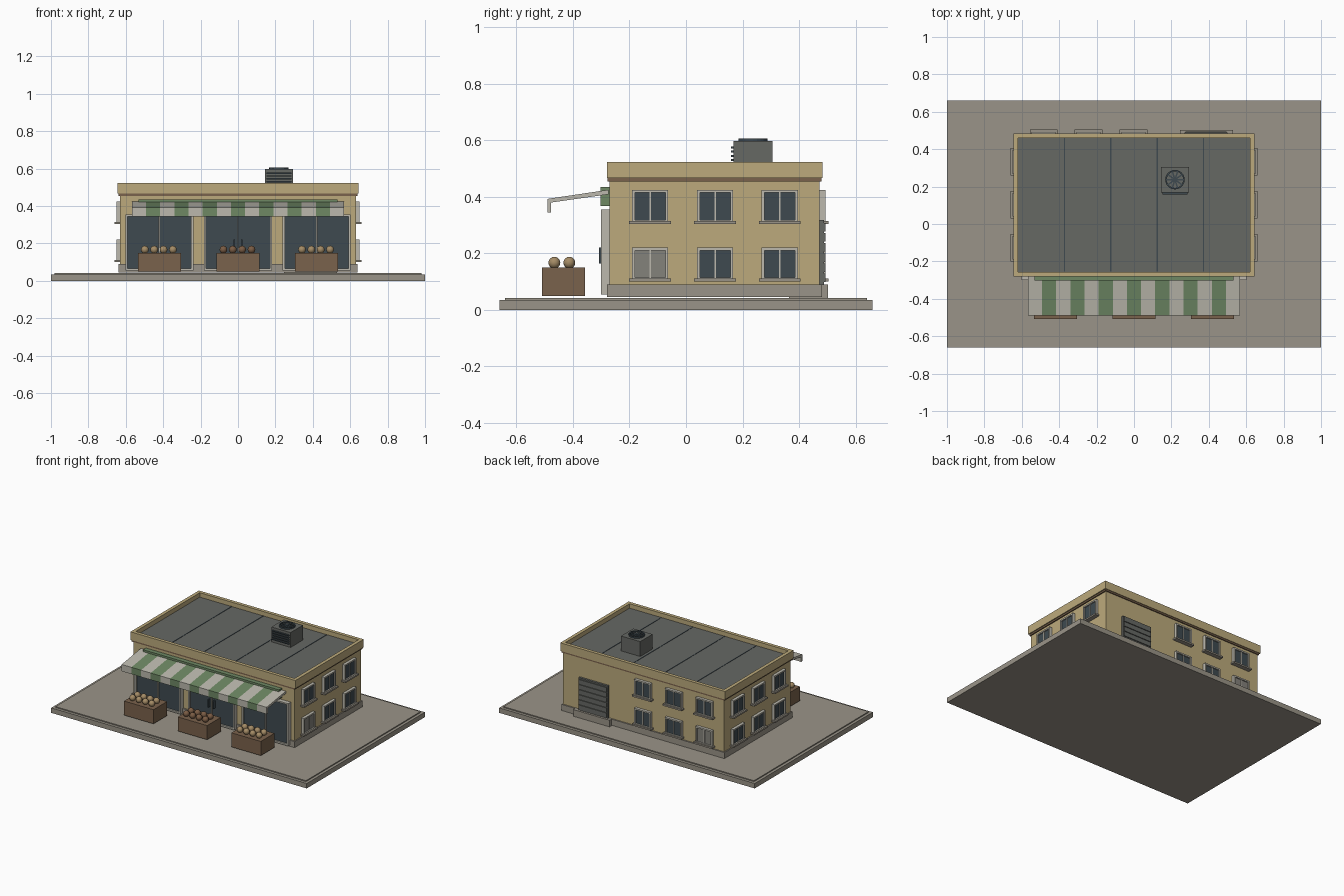
import bpy, bmesh, math
from mathutils import Matrix, Vector

if "Cube" in bpy.data.objects:
    bpy.data.objects.remove(bpy.data.objects["Cube"])


def mat(name, r, g, b):
    lin = [((c / 255 + 0.055) / 1.055) ** 2.4 for c in (r, g, b)]
    m = bpy.data.materials.new(name)
    m.diffuse_color = (*lin, 1)
    m.use_nodes = True
    m.node_tree.nodes["Principled BSDF"].inputs["Base Color"].default_value = m.diffuse_color
    return m


WALL = mat("tan_wall", 188, 170, 124)
WOOD = mat("brown_wood", 122, 98, 76)
STONE = mat("grey_stone", 154, 148, 136)
ROOF = mat("roof_grey", 102, 104, 100)
PALE = mat("pale_frame", 188, 185, 174)
GREEN = mat("awning_green", 110, 136, 100)
GLASS = mat("dark_glass", 62, 74, 80)
BLIND = mat("window_blind", 132, 130, 123)
FRUIT = mat("tan_fruit", 165, 140, 102)
FRUIT2 = mat("brown_fruit", 122, 92, 68)


def add_box(bm, x0, x1, y0, y1, z0, z1, m=0):
    M = Matrix.Translation(((x0 + x1) / 2, (y0 + y1) / 2, (z0 + z1) / 2)) @ \
        Matrix.Diagonal((x1 - x0, y1 - y0, z1 - z0, 1))
    vs = bmesh.ops.create_cube(bm, size=1, matrix=M)["verts"]
    for f in {f for v in vs for f in v.link_faces}:
        f.material_index = m


def finish(bm, name, mats, matrix=None):
    me = bpy.data.meshes.new(name)
    bm.to_mesh(me)
    bm.free()
    for m in mats:
        me.materials.append(m)
    ob = bpy.data.objects.new(name, me)
    bpy.context.collection.objects.link(ob)
    if matrix is not None:
        ob.matrix_world = matrix
    return ob


def boxes(name, mats, items, matrix=None):
    """items: (x0, x1, y0, y1, z0, z1[, material index])"""
    bm = bmesh.new()
    for it in items:
        add_box(bm, *it)
    return finish(bm, name, mats, matrix)


def ring(x0, x1, y0, y1, t, z0, z1):
    """four bars around a horizontal rectangle"""
    return [(x0, x1, y0, y0 + t, z0, z1), (x0, x1, y1 - t, y1, z0, z1),
            (x0, x0 + t, y0 + t, y1 - t, z0, z1), (x1 - t, x1, y0 + t, y1 - t, z0, z1)]


# pavement slab with a slightly raised top
boxes("pavement", [STONE], [(-1, 1, -.66, .66, 0, .035), (-.98, .98, -.64, .64, .035, .042)])

# building body, plinth, cornice, parapet, roof
boxes("plinth", [STONE], [(-.638, .638, -.279, .482, .046, .089)])
boxes("walls", [WALL], [(-.63, .63, -.27, .473, .089, .48)])
boxes("cornice_band", [WOOD], [(-.638, .638, -.277, .48, .455, .466)])
boxes("parapet", [WALL], ring(-.645, .645, -.28, .484, .024, .466, .523))
boxes("roof", [ROOF], [(-.622, .622, -.257, .461, .475, .492)])
boxes("roof_seams", [GLASS], [(x - .003, x + .003, -.255, .46, .492, .494)
                              for x in (-.372, -.124, .124, .372)])

# shop windows: pale frame, mullion and dark glass
for i, c in enumerate((-.42, 0, .42)):
    x0, x1, m = c - .182, c + .182, c
    boxes(f"shop_window_{i}", [PALE, GLASS], [
        (x0, x0 + .012, -.30, -.265, .055, .355), (x1 - .012, x1, -.30, -.265, .055, .355),
        (x0 + .012, x1 - .012, -.30, -.265, .345, .355),
        (x0 + .012, x1 - .012, -.30, -.265, .055, .066),
        (m - .004, m + .004, -.298, -.28, .066, .345),
        (x0 + .012, x1 - .012, -.288, -.27, .066, .345, 1)])
boxes("door_handles", [GLASS], [(s * .02 - .004, s * .02 + .004, -.308, -.288, .165, .22)
                                for s in (-1, 1)])


# side and back windows, modelled facing -y around a local origin at the sill
def window(name, x, y, z, turn, pane):
    M = Matrix.Translation((x, y, z)) @ Matrix.Rotation(turn, 4, 'Z')
    w, h = .064, .117
    boxes(name, [PALE, pane, STONE], [
        (-w, -w + .01, -.02, 0, 0, h), (w - .01, w, -.02, 0, 0, h),
        (-w + .01, w - .01, -.02, 0, h - .01, h), (-w + .01, w - .01, -.02, 0, 0, .01),
        (-.003, .003, -.016, 0, .01, h - .01),
        (-w + .01, w - .01, -.011, 0, .01, h - .01, 1),
        (-.074, .074, -.031, 0, -.004, .007, 2)], M)


for r, z in enumerate((.104, .308)):
    for c, y in enumerate((-.127, .103, .332)):
        window(f"right_window_{r}{c}", .63, y, z, math.pi / 2,
               BLIND if (r, c) == (0, 0) else GLASS)
        window(f"left_window_{r}{c}", -.63, y, z, -math.pi / 2, GLASS)
    for c, x in enumerate((-.483, -.243, -.003)):
        window(f"back_window_{r}{c}", x, .473, z, math.pi,
               BLIND if (r, c) == (0, 0) else GLASS)

# back roller door with slats, and its step
boxes("roller_door", [ROOF], [(.27, .50, .465, .488, .089, .318)] +
      [(.275, .495, .488, .494, .098 + i * .036, .128 + i * .036) for i in range(6)])
boxes("back_step", [STONE], [(.246, .53, .365, .503, .042, .089)])

# striped awning: side profile extruded across 15 stripes
bm = bmesh.new()
prof = [(-.275, .425), (-.49, .393), (-.49, .345), (-.477, .345), (-.477, .38), (-.275, .409)]
W, N = .567, 15
rows = [[bm.verts.new((-W + 2 * W * i / N, y, z)) for y, z in prof] for i in range(N + 1)]
for i in range(N):
    for j in range(len(prof)):
        k = (j + 1) % len(prof)
        f = bm.faces.new((rows[i][j], rows[i][k], rows[i + 1][k], rows[i + 1][j]))
        f.material_index = i % 2
bm.faces.new(rows[0])
bm.faces.new(rows[-1])
bmesh.ops.recalc_face_normals(bm, faces=bm.faces)
finish(bm, "awning", [PALE, GREEN])
boxes("awning_housing", [GREEN], [(-.532, .532, -.302, -.268, .367, .435)])

# produce crates with two rows of fruit
for i, c in enumerate((-.42, 0, .42)):
    boxes(f"crate_{i}", [WOOD], [(c - .115, c + .115, -.509, -.357, .05, .15)])
    bm = bmesh.new()
    for y in (-.466, -.413):
        for k in range(4):
            bmesh.ops.create_uvsphere(bm, u_segments=14, v_segments=8, radius=.021, matrix=Matrix.Translation(
                (c - .078 + k * .05, y, .167)))
    for f in bm.faces:
        f.smooth = True
    finish(bm, f"fruit_{i}", [FRUIT2 if i == 1 else FRUIT])

# rooftop ventilation unit with front louvres
boxes("vent_unit", [ROOF], [(.144, .294, .168, .306, .49, .597)])
boxes("vent_louvres", [GLASS], [(.152, .286, .159, .17, z, z + .007)
                                for z in (.512, .527, .542, .557, .572)])
# fan: ring, hub and blades on top
FAN = Vector((.219, .237, .597))
bm = bmesh.new()
n, loops = 24, []
for r, z in ((.052, 0), (.052, .01), (.044, .01), (.044, 0)):
    loops.append([bm.verts.new(FAN + Vector((r * math.cos(a), r * math.sin(a), z)))
                  for a in (2 * math.pi * k / n for k in range(n))])
for a, b in zip(loops, loops[1:]):
    for k in range(n):
        bm.faces.new((a[k], a[(k + 1) % n], b[(k + 1) % n], b[k]))
bmesh.ops.recalc_face_normals(bm, faces=bm.faces)
bmesh.ops.create_cone(bm, cap_ends=True, segments=16, radius1=.012, radius2=.012, depth=.008,
                      matrix=Matrix.Translation(FAN + Vector((0, 0, .004))))
for k in range(10):
    M = Matrix.Translation(FAN + Vector((0, 0, .003))) @ Matrix.Rotation(k * math.pi / 5, 4, 'Z') @ \
        Matrix.Translation((.027, 0, 0)) @ Matrix.Diagonal((.036, .008, .004, 1))
    bmesh.ops.create_cube(bm, size=1, matrix=M)
finish(bm, "vent_fan", [GLASS])
